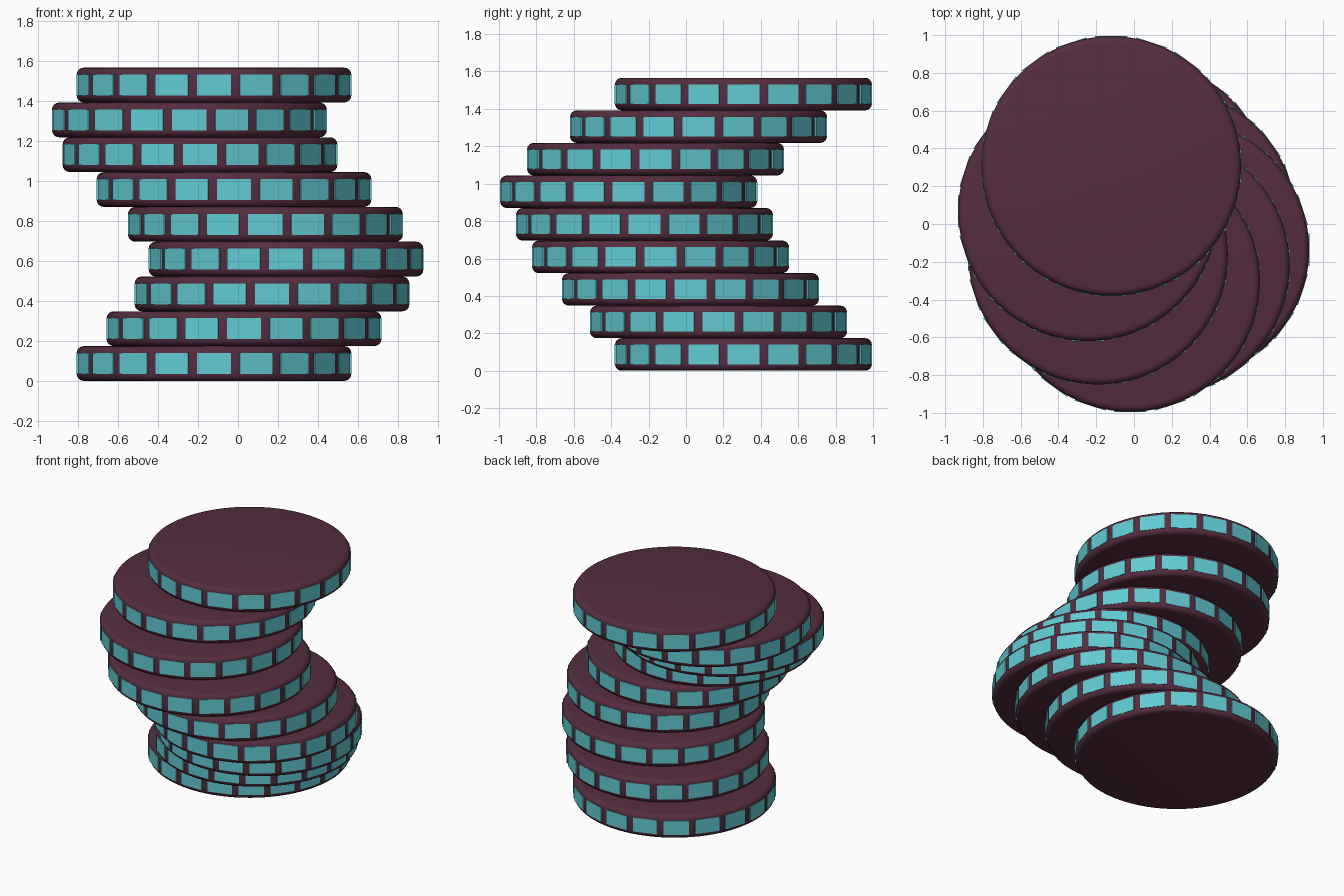
import bpy, bmesh
from math import pi, sin, cos
from mathutils import Matrix

if "Cube" in bpy.data.objects:
    bpy.data.objects.remove(bpy.data.objects["Cube"])

R, H, STRIPES, SEGS = 0.687, 0.174, 20, 80
CENTRES = [(-0.12, 0.307), (0.03, 0.174), (0.17, 0.024), (0.24, -0.136), (0.137, -0.222),
           (-0.02, -0.307), (-0.19, -0.163), (-0.243, 0.067), (-0.12, 0.307)]


def material(name, rgb):
    m = bpy.data.materials.new(name)
    m.diffuse_color = (*rgb, 1)
    m.use_nodes = True
    m.node_tree.nodes["Principled BSDF"].inputs["Base Color"].default_value = m.diffuse_color
    return m


body_mat = material("plum", (0.09, 0.026, 0.05))
stripe_mat = material("teal", (0.12, 0.60, 0.65))


def finish(bm, name, mat):
    bmesh.ops.recalc_face_normals(bm, faces=bm.faces)
    me = bpy.data.meshes.new(name)
    bm.to_mesh(me)
    bm.free()
    me.materials.append(mat)
    return me


# Disc body with rounded rims
bm = bmesh.new()
bmesh.ops.create_cone(bm, cap_ends=True, segments=SEGS, radius1=R, radius2=R, depth=H)
rims = [e for e in bm.edges if abs(e.verts[0].co.z - e.verts[1].co.z) < 1e-5]
bmesh.ops.bevel(bm, geom=rims, offset=0.036, segments=4, profile=0.5, affect='EDGES')
for f in bm.faces:
    f.smooth = True
disc_mesh = finish(bm, "chip_disc", body_mat)

# Flat inlaid blocks around the edge
bm = bmesh.new()
for i in range(STRIPES):
    a = 2 * pi * i / STRIPES
    depth = 0.04
    d = R + 0.001 - depth / 2
    mat = (Matrix.Translation((d * cos(a), d * sin(a), 0)) @ Matrix.Rotation(a, 4, 'Z')
           @ Matrix.Diagonal((depth, 0.172, 0.105, 1)))
    bmesh.ops.create_cube(bm, size=1, matrix=mat)
stripe_mesh = finish(bm, "edge_stripes", stripe_mat)

# Leaning stack
for i, (x, y) in enumerate(CENTRES):
    for name, me in (("chip_disc", disc_mesh), ("edge_stripes", stripe_mesh)):
        ob = bpy.data.objects.new(f"{name}_{i + 1}", me)
        ob.location = (x, y, H * (i + 0.5))
        bpy.context.collection.objects.link(ob)
